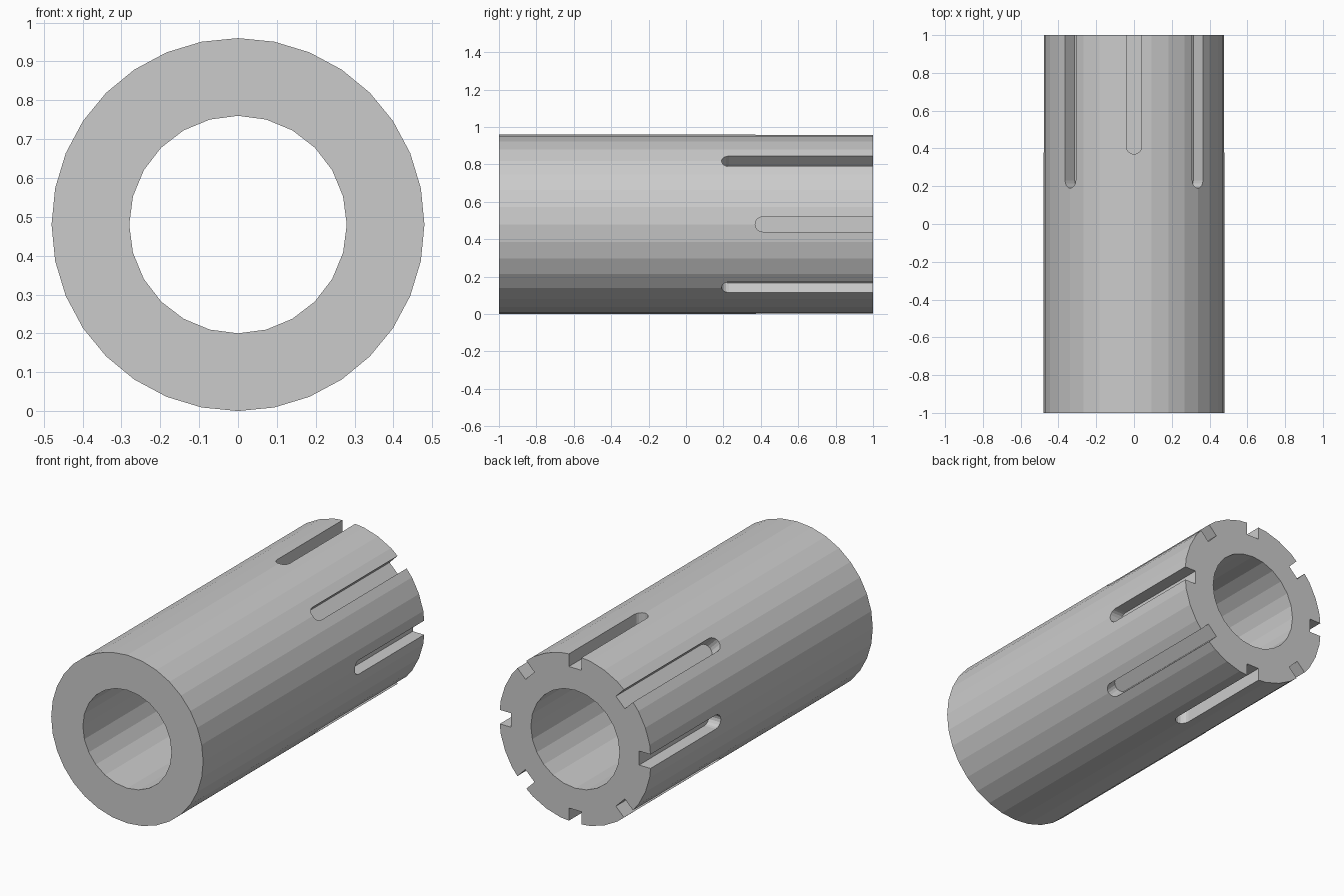
import bpy, bmesh, math
from mathutils import Matrix, Vector

if "Cube" in bpy.data.objects:
    bpy.data.objects.remove(bpy.data.objects["Cube"])

R_OUT, R_BORE, FLOOR, HALF_W = 0.48, 0.28, 0.404, 0.04
CENTRE = Matrix.Translation((0, 0, R_OUT))


def make_object(name, bm):
    bmesh.ops.recalc_face_normals(bm, faces=bm.faces)
    mesh = bpy.data.meshes.new(name)
    bm.to_mesh(mesh)
    bm.free()
    obj = bpy.data.objects.new(name, mesh)
    bpy.context.collection.objects.link(obj)
    return obj


def cylinder(name, radius, length, sides):
    bm = bmesh.new()
    bmesh.ops.create_cone(bm, cap_ends=True, segments=sides, radius1=radius,
                          radius2=radius, depth=length,
                          matrix=CENTRE @ Matrix.Rotation(math.pi / 2, 4, 'X'))
    return make_object(name, bm)


def add_slot(bm, angle, y_end):
    # Round-ended profile, open past the back face, extruded outwards
    pts = [(HALF_W, 1.1)]
    for i in range(9):
        a = -math.pi * i / 8
        pts.append((HALF_W * math.cos(a), y_end + HALF_W + HALF_W * math.sin(a)))
    pts.append((-HALF_W, 1.1))
    m = CENTRE @ Matrix.Rotation(angle, 4, 'Y')
    face = bm.faces.new([bm.verts.new(m @ Vector((x, y, FLOOR))) for x, y in pts])
    out = bmesh.ops.extrude_face_region(bm, geom=[face])['geom']
    bmesh.ops.translate(bm, vec=m.to_3x3() @ Vector((0, 0, 0.15)),
                        verts=[g for g in out if isinstance(g, bmesh.types.BMVert)])


# Sleeve body
sleeve = cylinder("slotted_sleeve", R_OUT, 2.0, 32)

# Through bore
bore = cylinder("bore_cutter", R_BORE, 2.2, 24)

# Eight slots, alternating short and long
bm = bmesh.new()
for k in range(8):
    add_slot(bm, k * math.pi / 4, 0.19 if k % 2 else 0.37)
slots = make_object("slot_cutter", bm)

for cutter in (bore, slots):
    cutter.hide_render = True
    cutter.hide_set(True)
    mod = sleeve.modifiers.new(cutter.name, 'BOOLEAN')
    mod.operation = 'DIFFERENCE'
    mod.solver = 'EXACT'
    mod.object = cutter

# Bake the cuts and drop the cutters
deps = bpy.context.evaluated_depsgraph_get()
mesh = bpy.data.meshes.new_from_object(sleeve.evaluated_get(deps))
sleeve.modifiers.clear()
sleeve.data = mesh
for cutter in (bore, slots):
    bpy.data.objects.remove(cutter)
